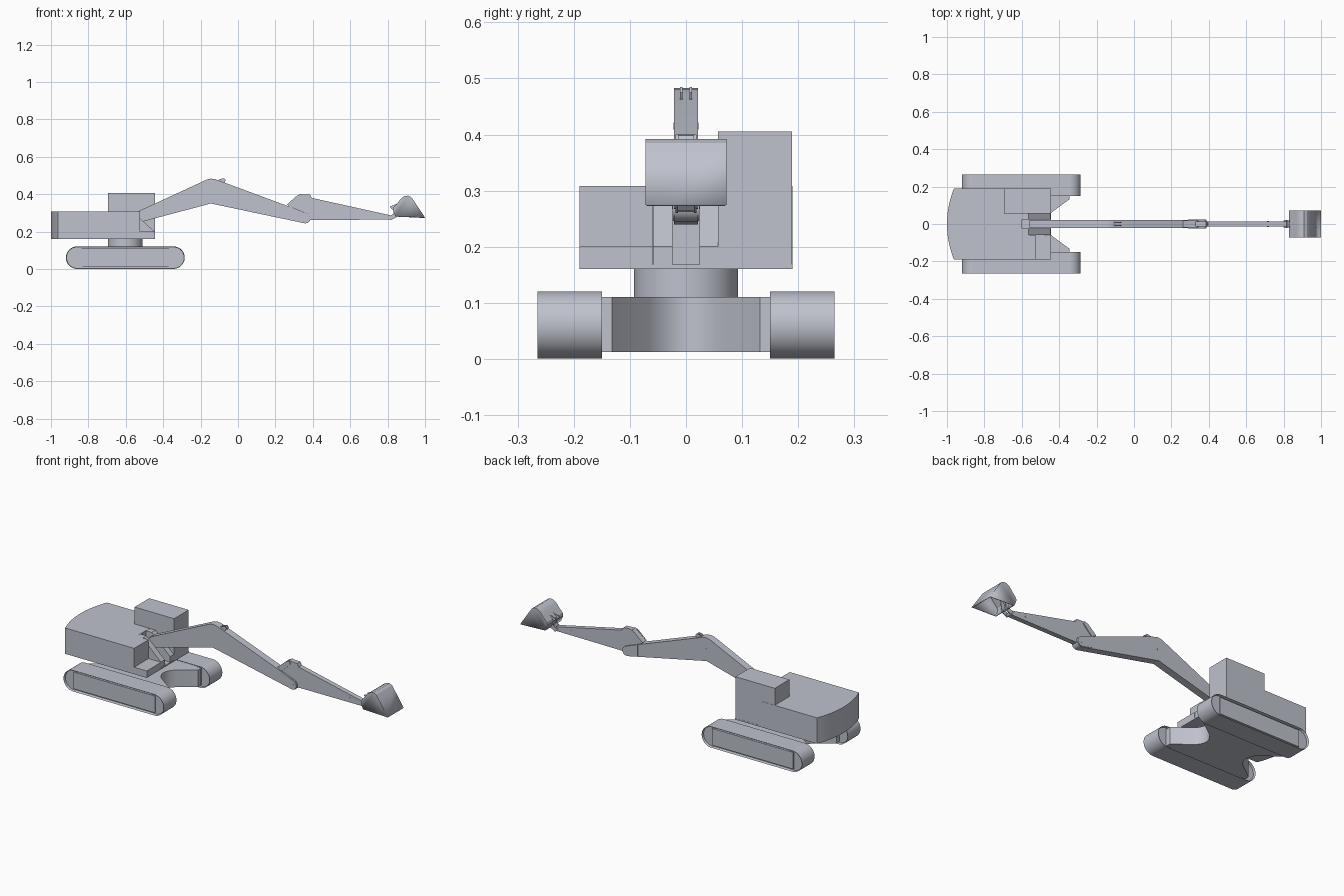
import bpy, bmesh, math
from mathutils import Vector

cube = bpy.data.objects.get("Cube")
if cube:
    bpy.data.objects.remove(cube, do_unlink=True)

# Single paint colour
paint = bpy.data.materials.new("light_grey_paint")
paint.use_nodes = True
GREY = (0.52, 0.54, 0.61, 1)
paint.diffuse_color = GREY
paint.node_tree.nodes["Principled BSDF"].inputs["Base Color"].default_value = GREY


def prism(name, points, lo, hi, axis="Y", open_bottom=False):
    """Extrude an outline: XZ outline along Y, or XY outline along Z."""
    place = (lambda p, d: (p[0], d, p[1])) if axis == "Y" else (lambda p, d: (p[0], p[1], d))
    bm = bmesh.new()
    base = bm.faces.new([bm.verts.new(place(p, lo)) for p in points])
    ext = bmesh.ops.extrude_face_region(bm, geom=[base])["geom"]
    move = Vector((0, hi - lo, 0)) if axis == "Y" else Vector((0, 0, hi - lo))
    bmesh.ops.translate(bm, vec=move, verts=[v for v in ext if isinstance(v, bmesh.types.BMVert)])
    bmesh.ops.recalc_face_normals(bm, faces=bm.faces)
    if open_bottom:
        bm.normal_update()
        bmesh.ops.delete(bm, geom=[f for f in bm.faces if f.normal.z < -0.95], context="FACES")
    mesh = bpy.data.meshes.new(name)
    bm.to_mesh(mesh)
    bm.free()
    mesh.materials.append(paint)
    obj = bpy.data.objects.new(name, mesh)
    bpy.context.collection.objects.link(obj)
    bpy.ops.object.select_all(action="DESELECT")
    obj.select_set(True)
    bpy.context.view_layer.objects.active = obj
    bpy.ops.object.shade_smooth_by_angle(angle=math.radians(25))
    return obj


def arc(cx, cz, r, start, end, steps=24):
    angles = [math.radians(start + (end - start) * i / steps) for i in range(steps + 1)]
    return [(cx + r * math.cos(a), cz + r * math.sin(a)) for a in angles]


def box(name, x0, x1, y0, y1, z0, z1):
    return prism(name, [(x0, z0), (x1, z0), (x1, z1), (x0, z1)], y0, y1)


def disc(name, x, z, r, y0, y1, steps=32):
    return prism(name, arc(x, z, r, 0, 360, steps)[:-1], y0, y1)


def pair(name, points, inner, outer):
    """Two matching plates either side of the centre line."""
    prism(name + "_left", points, inner, outer)
    prism(name + "_right", points, -outer, -inner)


# Tracks: thin belt around a recessed core with wheels and a side panel
REAR, FRONT, MID, R = -0.86, -0.345, 0.0605, 0.06


def stadium(r):
    return arc(FRONT, MID, r, -90, 90) + arc(REAR, MID, r, 90, 270)


for side, s in (("left", 1), ("right", -1)):
    y0, y1 = sorted((s * 0.15, s * 0.265))
    belt = prism("track_belt_" + side, stadium(R), y0, y1)
    bm = bmesh.new()
    bm.from_mesh(belt.data)
    caps = [f for f in bm.faces if abs(f.normal.y) > 0.9]
    bmesh.ops.inset_individual(bm, faces=caps, thickness=0.003)
    for f in caps:
        bmesh.ops.translate(bm, vec=-0.018 * f.normal, verts=f.verts)
    bm.to_mesh(belt.data)
    bm.free()
    for end, x in (("rear", REAR), ("front", FRONT)):
        disc(f"{end}_wheel_{side}", x, MID, 0.056, y0 + 0.012, y1 - 0.012, 40)
    box("track_panel_" + side, REAR, FRONT, y0 + 0.006, y1 - 0.006, 0.013, 0.109)

# Undercarriage with concave front and back
CX = -0.6025
front_edge = [(0.2575, -0.155), (0.2575, -0.132), (0.165, -0.065)]
front_edge += [(0.13 + 0.035 * (i / 6) ** 2, i / 6 * 0.065) for i in range(-5, 6)]
front_edge += [(x, -y) for x, y in reversed(front_edge[:3])]
outline = [(CX + x, y) for x, y in front_edge] + [(CX - x, -y) for x, y in front_edge]
prism("undercarriage", outline, 0.012, 0.11, "Z")
prism("turntable", arc(CX, 0, 0.093, 0, 360, 48)[:-1], 0.105, 0.165, "Z")

# Upper body with a bowed rear
bow = [(-1 + 0.037 * (i / 10) ** 2, -0.019 * i) for i in range(-10, 11)]
prism("engine_housing", bow + [(-0.6, -0.19), (-0.6, 0.19)], 0.16, 0.308, "Z")
box("body_floor", -0.61, -0.445, -0.19, 0.19, 0.16, 0.168)
box("side_housing", -0.61, -0.525, -0.19, -0.06, 0.16, 0.308)
box("front_step", -0.53, -0.445, -0.19, -0.06, 0.16, 0.2)
box("cab", -0.695, -0.445, 0.057, 0.189, 0.16, 0.405)
pair("boom_bracket", [(-0.605, 0.165), (-0.447, 0.165), (-0.447, 0.2),
                      (-0.525, 0.272), (-0.563, 0.307), (-0.605, 0.307)], 0.024, 0.059)

# Boom
boom = [(-0.56, 0.24), (-0.145, 0.35)]
boom += arc(0.36, 0.272, 0.028, -105, 65, 12)
boom += [(-0.105, 0.474), (-0.125, 0.481), (-0.145, 0.483), (-0.167, 0.478), (-0.53, 0.31), (-0.56, 0.29)]
prism("boom", boom, -0.021, 0.021)
pair("boom_lug", [(-0.11, 0.47), (-0.075, 0.458), (-0.066, 0.475), (-0.075, 0.485), (-0.1, 0.48)], 0.006, 0.011)
pair("boom_fork", [(0.29, 0.262), *arc(0.36, 0.272, 0.026, -100, 65, 10), (0.29, 0.33)], 0.02, 0.024)

# Stick
prism("stick", [(0.262, 0.345), (0.355, 0.262), (0.39, 0.262), (0.815, 0.264), (0.825, 0.275),
                (0.815, 0.287), (0.395, 0.38), (0.385, 0.398), (0.33, 0.4)], -0.014, 0.014)
pair("stick_lug", [(0.262, 0.345), (0.29, 0.33), (0.345, 0.385), (0.335, 0.4), (0.315, 0.392)], 0.014, 0.019)

# Bucket, hollow and open underneath
bucket = prism("bucket", [(1, 0.275), (0.935, 0.372), (0.925, 0.385), (0.91, 0.392), (0.89, 0.389),
                          (0.873, 0.378), (0.855, 0.355), (0.832, 0.33), (0.828, 0.315), (0.842, 0.28)],
               -0.072, 0.072, open_bottom=True)
shell = bucket.modifiers.new("shell", "SOLIDIFY")
shell.thickness = 0.005
shell.offset = -1
pair("bucket_lug", [(0.8, 0.275), (0.815, 0.26), (0.85, 0.278), (0.86, 0.355), (0.84, 0.345),
                    (0.81, 0.332), (0.835, 0.31), (0.83, 0.295)], 0.014, 0.019)

# Pivot pins
for name, x, z, half in (("boom_pin", -0.14, 0.415, 0.022), ("elbow_pin", 0.362, 0.273, 0.025),
                         ("stick_pin", 0.717, 0.288, 0.016), ("bucket_pin", 0.815, 0.273, 0.021)):
    disc(name, x, z, 0.006, -half, half, 16)
